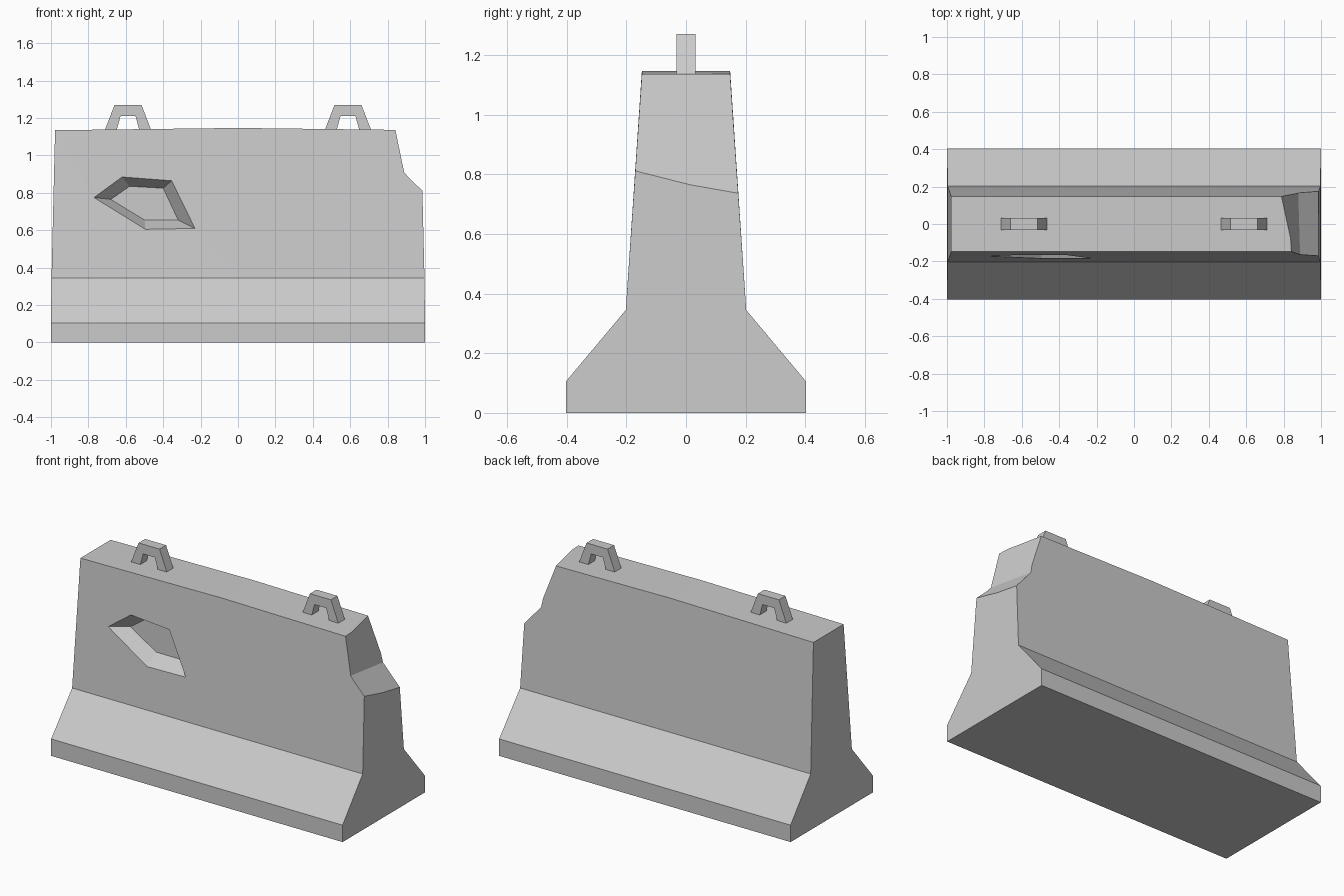
import bpy
import bmesh
from mathutils import Vector

if "Cube" in bpy.data.objects:
    bpy.data.objects.remove(bpy.data.objects["Cube"], do_unlink=True)

GREY = (0.6, 0.6, 0.6, 1.0)
concrete = bpy.data.materials.new("concrete grey")
concrete.use_nodes = True
concrete.diffuse_color = GREY
concrete.node_tree.nodes["Principled BSDF"].inputs["Base Color"].default_value = GREY


def loft(name, rings):
    """Skin a row of matching closed rings and cap both ends."""
    bm = bmesh.new()
    rows = [[bm.verts.new(p) for p in ring] for ring in rings]
    for a, b in zip(rows, rows[1:]):
        for i in range(len(a)):
            j = (i + 1) % len(a)
            bm.faces.new((a[i], a[j], b[j], b[i]))
    bm.faces.new(rows[0])
    bm.faces.new(rows[-1])
    bmesh.ops.recalc_face_normals(bm, faces=bm.faces)
    mesh = bpy.data.meshes.new(name)
    bm.to_mesh(mesh)
    bm.free()
    mesh.materials.append(concrete)
    obj = bpy.data.objects.new(name, mesh)
    bpy.context.collection.objects.link(obj)
    return obj


def carve(target, cutter):
    """Subtract the cutter, bake the result and discard the cutter."""
    mod = target.modifiers.new(cutter.name, 'BOOLEAN')
    mod.operation = 'DIFFERENCE'
    mod.solver = 'EXACT'
    mod.object = cutter
    bpy.context.view_layer.objects.active = target
    bpy.ops.object.modifier_apply(modifier=mod.name)
    bpy.data.objects.remove(cutter, do_unlink=True)


# Barrier body: wide foot, sloped shoulder, tapered wall, slightly crowned top
half = [(0.403, 0, 1), (0.403, 0.105, 1), (0.202, 0.345, 0.997), (0.148, 1.135, 0.978)]
outline = half + [(-y, z, x) for y, z, x in reversed(half)]


def station(side):
    crown = 0.012 if side == 0 else 0
    return [(side * x, y, z + (crown if z > 1 else 0)) for y, z, x in outline]


body = loft("barrier_body", [station(s) for s in (-1, 0, 1)])

# Broken corner at the left end, running askew from front to back
front_edge = [Vector(p) for p in ((0.835, -0.15, 1.137), (0.888, -0.163, 0.91), (0.98, -0.17, 0.82))]
back_edge = [Vector(p) for p in ((0.785, 0.15, 1.137), (0.878, 0.167, 0.865), (0.98, 0.175, 0.748))]


def chip_ring(t):
    top, mid, end = [a.lerp(b, t) for a, b in zip(front_edge, back_edge)]
    high = mid.lerp(top, 1.5)
    far = mid.lerp(end, 2)
    return [high, mid, far, Vector((far.x, far.y, high.z))]


carve(body, loft("corner_cutter", [chip_ring(-0.2), chip_ring(1.2)]))

# Broken hollow in the front wall, narrowing inward
rim = [(-0.77, 0.775), (-0.62, 0.885), (-0.355, 0.865), (-0.23, 0.61), (-0.495, 0.605)]
floor = [(-0.68, 0.765), (-0.58, 0.835), (-0.4, 0.825), (-0.32, 0.655), (-0.5, 0.655)]
inner = [Vector((x, -0.085, z)) for x, z in floor]
outer = [Vector((x, -0.202 + 0.068 * (z - 0.345), z)) for x, z in rim]
beyond = [a.lerp(b, 1.4) for a, b in zip(inner, outer)]
carve(body, loft("hollow_cutter", [inner, outer, beyond]))

# Lifting loops: square bar bent over a trapezoid, feet sunk in the top
loop_half = [(0.13, 1.12), (0.072, 1.27), (0.04, 1.21), (0.065, 1.12)]
for name, cx in (("right_lifting_loop", -0.588), ("left_lifting_loop", 0.588)):
    o, ot, it, i = loop_half
    rings = []
    for sign, outer_pt, inner_pt in ((-1, o, i), (-1, ot, it), (1, ot, it), (1, o, i)):
        rings.append([(cx + sign * x, y, z) for (x, z), y in
                      ((outer_pt, -0.032), (outer_pt, 0.032), (inner_pt, 0.032), (inner_pt, -0.032))])
    loft(name, rings)
